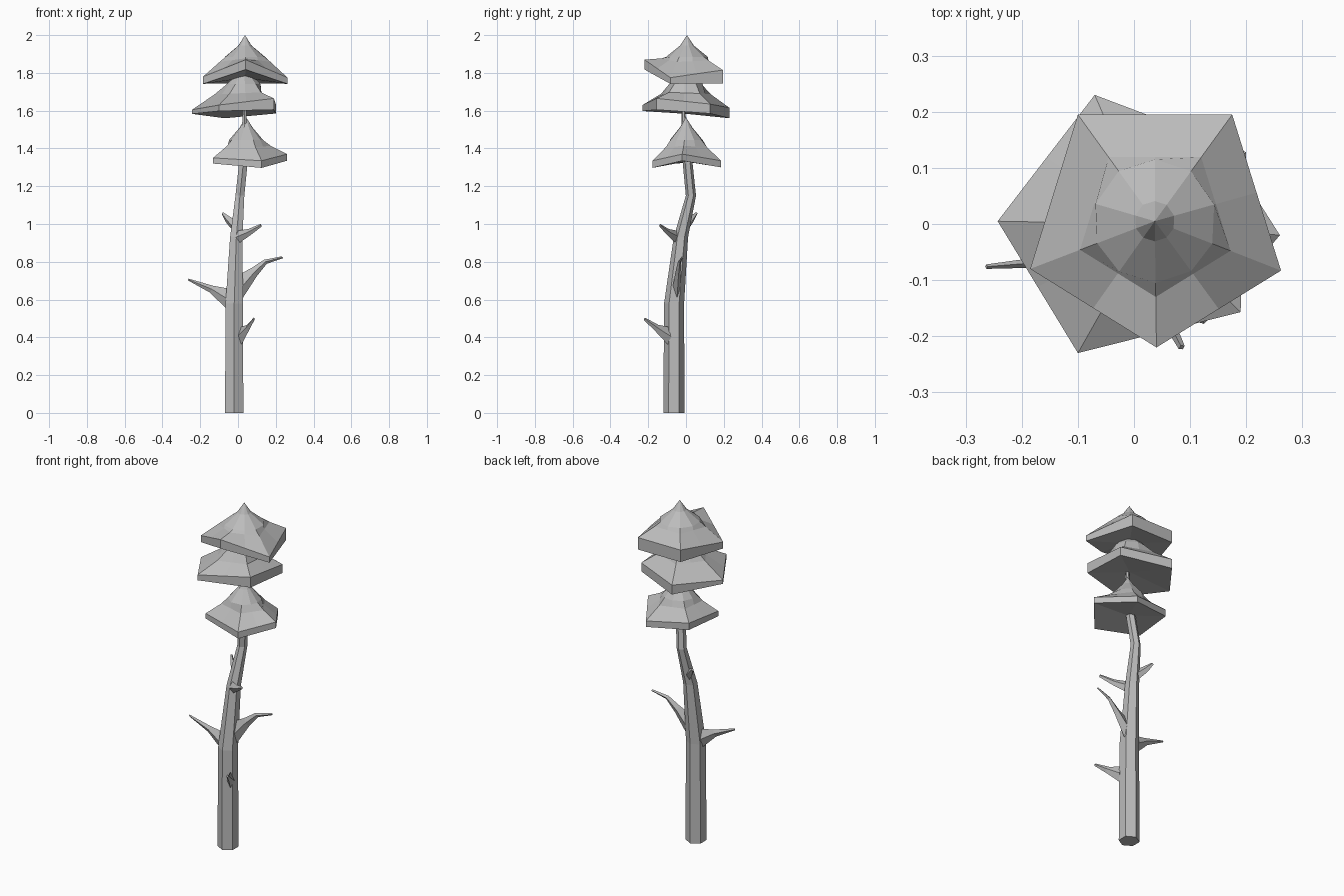
import bpy, bmesh
from math import cos, sin, pi, atan2
from mathutils import Vector

cube = bpy.data.objects.get("Cube")
if cube:
    bpy.data.objects.remove(cube, do_unlink=True)

grey = bpy.data.materials.new("plain grey")
grey.use_nodes = True
grey.diffuse_color = (0.5, 0.5, 0.5, 1)
bsdf = grey.node_tree.nodes["Principled BSDF"]
bsdf.inputs["Base Color"].default_value = grey.diffuse_color
bsdf.inputs["Roughness"].default_value = 0.9


def loft(name, rings):
    """Skin equal-sized rings; single-point end rings become fans."""
    bm = bmesh.new()
    loops = [[bm.verts.new(p) for p in ring] for ring in rings]
    for a, b in zip(loops, loops[1:]):
        n = max(len(a), len(b))
        for i in range(n):
            j = (i + 1) % n
            if len(a) == 1:
                bm.faces.new((a[0], b[j], b[i]))
            elif len(b) == 1:
                bm.faces.new((a[i], a[j], b[0]))
            else:
                bm.faces.new((a[i], a[j], b[j], b[i]))
    for end in (loops[0], loops[-1]):
        if len(end) > 2:
            bm.faces.new(end)
    bmesh.ops.recalc_face_normals(bm, faces=bm.faces)
    mesh = bpy.data.meshes.new(name)
    bm.to_mesh(mesh)
    bm.free()
    mesh.materials.append(grey)
    obj = bpy.data.objects.new(name, mesh)
    bpy.context.collection.objects.link(obj)
    return obj


# Bent hexagonal trunk: x, y, z, radius
trunk = [(-0.02, -0.064, 0, 0.056), (-0.02, -0.063, 0.58, 0.053),
         (-0.009, -0.027, 0.93, 0.038), (0.01, 0.026, 1.15, 0.027),
         (0.028, 0.009, 1.32, 0.026), (0.035, -0.014, 1.58, 0.011),
         (0.037, 0, 1.78, 0.008)]
loft("trunk", [[(x + r * cos(pi / 2 + i * pi / 3), y + r * sin(pi / 2 + i * pi / 3), z)
                for i in range(6)] for x, y, z, r in trunk])


def branch(name, path):
    """Tapered four-sided stub; path items are x, y, z, half height, half width."""
    start, end = Vector(path[0][:3]), Vector(path[-1][:3])
    along = (end - start).normalized()
    side = along.cross(Vector((0, 0, 1))).normalized()
    rings = []
    for i, (x, y, z, h, w) in enumerate(path):
        up = Vector((0, 0, 1)) if i == 0 else side.cross(along)
        c = Vector((x, y, z))
        rings.append([c + up * h, c + side * w, c - up * h, c - side * w])
    loft(name, rings)


branch("lower_front_branch", [(0.015, -0.09, 0.405, 0.05, 0.02),
                              (0.052, -0.155, 0.45, 0.019, 0.012),
                              (0.085, -0.22, 0.498, 0.007, 0.006)])
branch("right_branch", [(-0.06, -0.062, 0.605, 0.055, 0.022),
                        (-0.14, -0.066, 0.655, 0.02, 0.011),
                        (-0.263, -0.076, 0.706, 0.005, 0.004)])
branch("left_branch", [(0.02, -0.048, 0.67, 0.07, 0.022),
                       (0.085, -0.042, 0.745, 0.026, 0.014),
                       (0.145, -0.034, 0.8, 0.013, 0.009),
                       (0.235, -0.02, 0.824, 0.006, 0.005)])
branch("upper_front_branch", [(0, -0.05, 0.93, 0.035, 0.02),
                              (0.06, -0.095, 0.957, 0.018, 0.012),
                              (0.122, -0.138, 0.993, 0.008, 0.006)])
branch("upper_back_branch", [(-0.02, 0, 0.99, 0.035, 0.018),
                             (-0.055, 0.03, 1.025, 0.02, 0.012),
                             (-0.082, 0.056, 1.057, 0.007, 0.006)])


def with_midpoints(corners):
    pts = []
    for i, c in enumerate(corners):
        pts += [c, (c + corners[(i + 1) % len(corners)]) / 2]
    return pts


def foliage(name, apex, corners, shoulder, crown, tip):
    """Five-cornered canopy; corners are x, y, rim top z, rim bottom z."""
    top = with_midpoints([Vector((x, y, t)) for x, y, t, b in corners])
    bottom = with_midpoints([Vector((x, y, b)) for x, y, t, b in corners])
    apex = Vector(apex)
    mean_top = sum(p.z for p in top) / len(top)
    mean_bottom = sum(p.z for p in bottom) / len(bottom)
    scale, height = shoulder
    ledge = []
    for p in top:
        q = apex.lerp(p, scale)
        q.z = height + (p.z - mean_top) * 0.2
        ledge.append(q)

    def round_ring(radius, z):
        angles = [atan2(p.y - apex.y, p.x - apex.x) for p in top]
        return [(apex.x + radius * cos(a), apex.y + radius * sin(a), z) for a in angles]

    loft(name, [[(apex.x, apex.y, mean_bottom + 0.015)], bottom, top, ledge,
                round_ring(*crown), round_ring(*tip), [apex]])


foliage("lower_foliage", (0.043, 0, 1.565),
        [(0.26, -0.02, 1.37, 1.335), (0.13, 0.185, 1.335, 1.3),
         (-0.11, 0.13, 1.365, 1.325), (-0.132, -0.11, 1.35, 1.32),
         (0.125, -0.178, 1.335, 1.297)],
        (0.6, 1.41), (0.09, 1.445), (0.035, 1.51))
foliage("middle_foliage", (0.03, 0, 1.86),
        [(0.2, 0.128, 1.635, 1.585), (-0.07, 0.23, 1.615, 1.56),
         (-0.243, 0.005, 1.605, 1.583), (-0.1, -0.23, 1.63, 1.598),
         (0.19, -0.157, 1.665, 1.605)],
        (0.57, 1.69), (0.09, 1.74), (0.035, 1.8))
foliage("top_foliage", (0.037, 0.005, 2),
        [(0.175, 0.195, 1.815, 1.745), (-0.1, 0.195, 1.815, 1.745),
         (-0.185, -0.08, 1.78, 1.742), (0.04, -0.22, 1.87, 1.818),
         (0.262, -0.083, 1.775, 1.742)],
        (0.6, 1.865), (0.11, 1.885), (0.036, 1.945))
